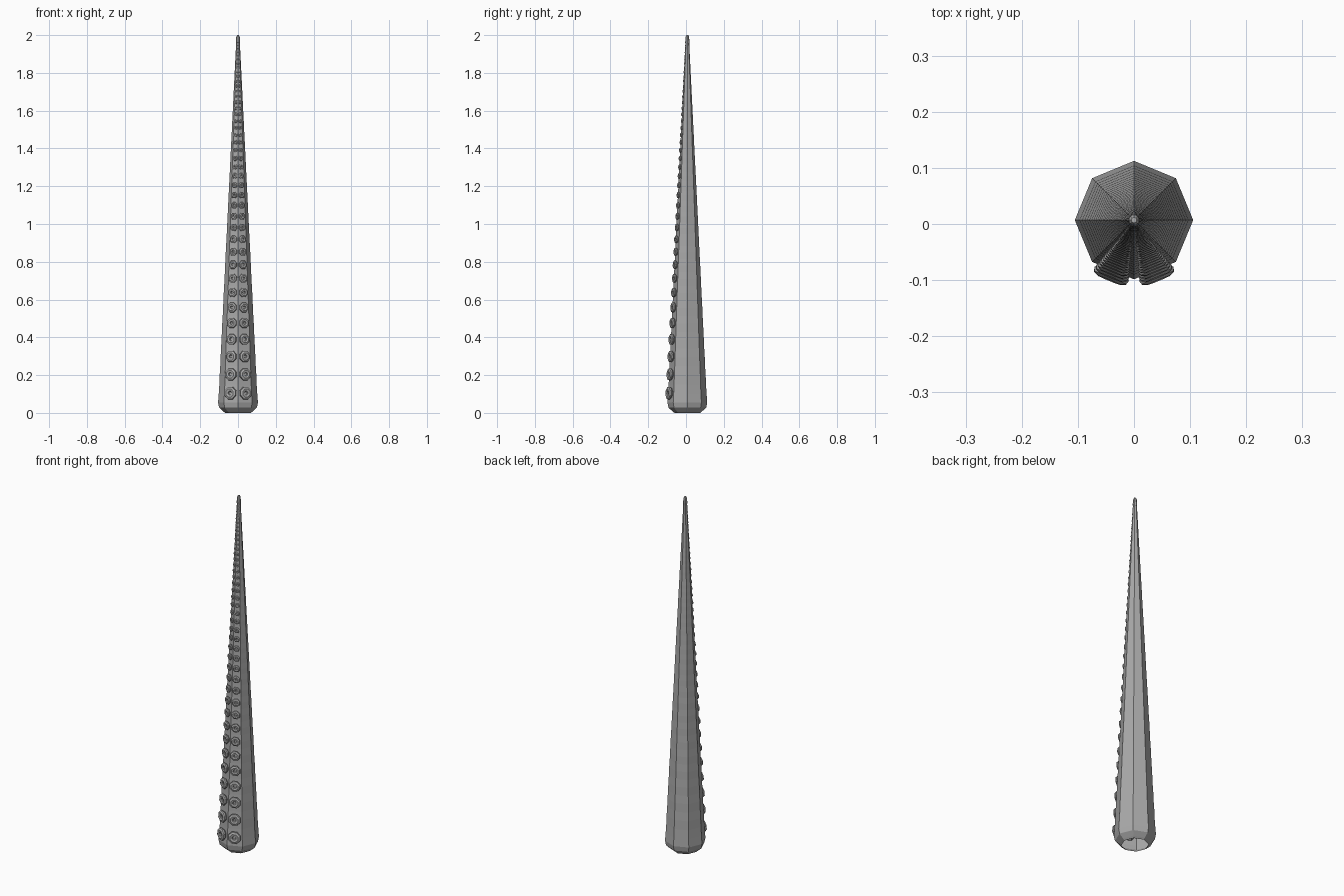
import bpy, bmesh
from math import pi, sin, cos
from mathutils import Matrix, Vector

cube = bpy.data.objects.get("Cube")
if cube:
    bpy.data.objects.remove(cube)

CENTRE_Y = 0.007
SIDES = 8

grey = bpy.data.materials.new("flesh_grey")
grey.use_nodes = True
COLOUR = (0.4, 0.4, 0.4, 1)
grey.diffuse_color = COLOUR
grey.node_tree.nodes["Principled BSDF"].inputs["Base Color"].default_value = COLOUR


def radius(z):
    return 0.107 - 0.0495 * z


def lathe(bm, profile, matrix, sides, phase=0.0, cap_end=True):
    """Sweep (radius, height) pairs round the local z axis."""
    rings = []
    for r, h in profile:
        angles = [2 * pi * i / sides + phase for i in range(sides)]
        rings.append([bm.verts.new(matrix @ Vector((r * cos(a), r * sin(a), h)))
                      for a in angles])
    for low, high in zip(rings, rings[1:]):
        for i in range(sides):
            j = (i + 1) % sides
            bm.faces.new((low[i], low[j], high[j], high[i]))
    if cap_end:
        bm.faces.new(rings[-1])


def finish(bm, name):
    mesh = bpy.data.meshes.new(name)
    bm.to_mesh(mesh)
    bm.free()
    mesh.materials.append(grey)
    obj = bpy.data.objects.new(name, mesh)
    bpy.context.collection.objects.link(obj)
    return obj


# Heights of the sucker rows, closer together towards the tip
rows = []
z = 0.1
while z < 1.97:
    rows.append(z)
    z += 0.104 - 0.045 * z

# Tapering arm, open underneath, with a faint ripple at each row
profile = [(0.068, 0.0), (0.078, 0.008), (0.1, 0.028), (0.1055, 0.055)]
for a, b in zip(rows, rows[1:]):
    middle = (a + b) / 2
    profile += [(radius(a), a), (radius(middle) * 0.992, middle)]
profile += [(0.011, 1.965), (0.0095, 1.99), (0.005, 2.0)]
bm = bmesh.new()
lathe(bm, profile, Matrix.Translation((0, CENTRE_Y, 0)), SIDES)
finish(bm, "tentacle_arm")

# Paired suckers on the two front facets
bm = bmesh.new()
cup = [(0.22, -0.08), (0.3, 0.04), (0.35, 0.1), (0.325, 0.17),
       (0.22, 0.215), (0.11, 0.19), (0.07, 0.12)]
for z in rows:
    r = radius(z)
    for side in (1, -1):
        outward = Vector((side * sin(pi / 8), -cos(pi / 8), 0.046)).normalized()
        across = Vector((0, 0, 1)).cross(outward).normalized()
        up = outward.cross(across)
        turn = Matrix((across, up, outward)).transposed().to_4x4()
        base = Vector((0, CENTRE_Y, z)) + outward * r * cos(pi / 8)
        place = Matrix.Translation(base) @ turn @ Matrix.Scale(r, 4)
        lathe(bm, cup, place, SIDES, pi / 8)
finish(bm, "suckers")
